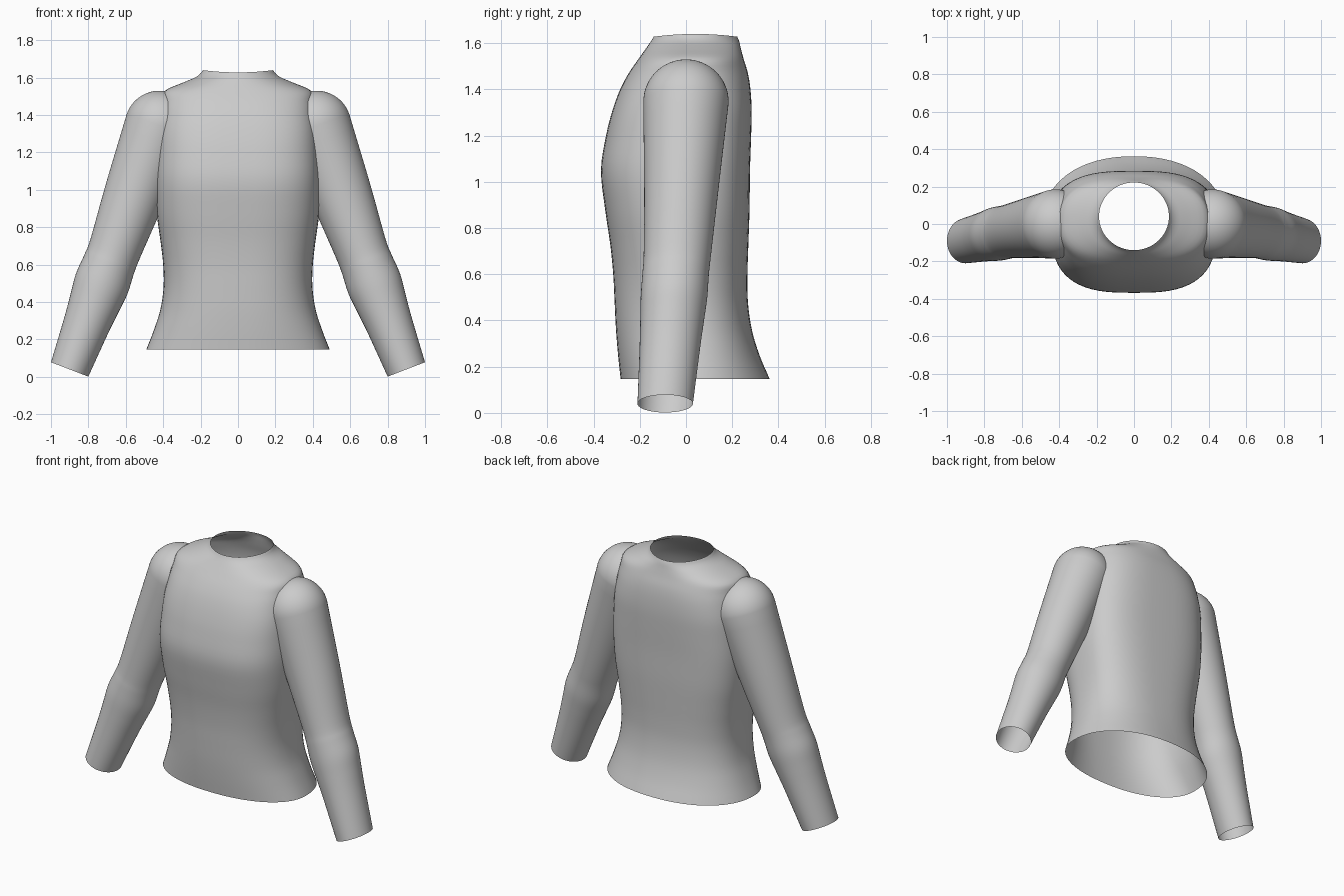
import bpy, bmesh
from math import sin, cos, pi, radians
from mathutils import Vector

if "Cube" in bpy.data.objects:
    bpy.data.objects.remove(bpy.data.objects["Cube"])

SEG = 64


def smooth_rows(rows, steps):
    # Catmull-Rom interpolation through the section parameters
    pts = [Vector(r) for r in rows]
    ext = [2 * pts[0] - pts[1]] + pts + [2 * pts[-1] - pts[-2]]
    out = []
    for i in range(1, len(ext) - 2):
        a, b, c, d = ext[i - 1:i + 3]
        for k in range(steps):
            t = k / steps
            out.append(0.5 * (2 * b + (c - a) * t + (2 * a - 5 * b + 4 * c - d) * t * t
                              + (3 * b - a - 3 * c + d) * t ** 3))
    return out + [pts[-1]]


def loft(name, rings, trim=None):
    bm = bmesh.new()
    vs = [[bm.verts.new(p) for p in ring] for ring in rings]
    for lo, hi in zip(vs, vs[1:]):
        for j in range(SEG):
            k = (j + 1) % SEG
            bm.faces.new((lo[j], lo[k], hi[k], hi[j]))
    if trim:
        bmesh.ops.bisect_plane(bm, geom=bm.verts[:] + bm.edges[:] + bm.faces[:],
                               plane_co=(trim, 0, 0), plane_no=(trim, 0, 0),
                               clear_inner=True)
    for f in bm.faces:
        f.smooth = True
    me = bpy.data.meshes.new(name)
    bm.to_mesh(me)
    bm.free()
    ob = bpy.data.objects.new(name, me)
    bpy.context.collection.objects.link(ob)
    return ob


# Torso: z, half width, front depth, back depth, squareness
torso = [
    (0.147, 0.49, 0.283, 0.362, 2.2), (0.25, 0.45, 0.294, 0.318, 2.3),
    (0.36, 0.415, 0.303, 0.285, 2.4), (0.48, 0.398, 0.309, 0.268, 2.5),
    (0.60, 0.40, 0.315, 0.266, 2.6), (0.73, 0.415, 0.328, 0.27, 2.7),
    (0.88, 0.435, 0.350, 0.275, 2.8), (1.05, 0.443, 0.368, 0.277, 2.9),
    (1.20, 0.437, 0.346, 0.282, 2.9), (1.31, 0.428, 0.318, 0.284, 2.9),
    (1.40, 0.414, 0.285, 0.279, 2.8), (1.47, 0.405, 0.248, 0.268, 2.6),
    (1.53, 0.39, 0.207, 0.25, 2.4), (1.575, 0.29, 0.175, 0.238, 2.2),
    (1.608, 0.213, 0.152, 0.23, 2.0), (1.628, 0.187, 0.14, 0.222, 2.0),
]


def torso_ring(r):
    z, w, f, b, n = r
    yc = 0.04 * max(0, (z - 1.50) / 0.128)      # neck opening sits further back
    rise = 0.012 * max(0, (z - 1.60) / 0.028)
    ring = []
    for j in range(SEG):
        a = 2 * pi * j / SEG
        c, s = cos(a), sin(a)
        x = w * abs(c) ** (2 / n) * (1 if c > 0 else -1)
        y = abs(s) ** (2 / n) * (b - yc if s > 0 else -(f + yc)) + yc
        ring.append((x, y, z + rise * c * c))
    return ring


loft("torso", [torso_ring(r) for r in smooth_rows(torso, 4)])

# Sleeve: centre x, y, z, in-plane radius, depth radius, tilt in degrees
sleeve = [
    (0.42, 0.0, 1.345, 0.185, 0.185, 19), (0.555, -0.02, 0.97, 0.163, 0.161, 19.5),
    (0.655, -0.037, 0.69, 0.142, 0.146, 20), (0.69, -0.045, 0.60, 0.142, 0.144, 20.5),
    (0.728, -0.052, 0.50, 0.148, 0.144, 21), (0.765, -0.06, 0.40, 0.138, 0.138, 21),
    (0.81, -0.07, 0.28, 0.125, 0.131, 21), (0.90, -0.09, 0.04, 0.107, 0.12, 21),
]


def sleeve_ring(r, side):
    x, y, z, rx, ry, tilt = r
    t = radians(tilt)
    return [(side * (x + rx * cos(a) * cos(t)), y + ry * sin(a), z + rx * cos(a) * sin(t))
            for a in (2 * pi * j / SEG for j in range(SEG))]


# Rounded shoulder cap in front of the tube sections
t0, R = radians(19), 0.185
cap = []
for i in range(1, 16):
    u = i / 16 * pi / 2
    h, q = R * cos(u), R * sin(u)
    cap.append((0.42 - h * sin(t0), 0, 1.345 + h * cos(t0), q, q, 19))

for side, label in ((1, "right"), (-1, "left")):
    rings = [sleeve_ring(r, side) for r in cap + smooth_rows(sleeve, 5)]
    if side > 0:
        rings.reverse()
    # trim the part hidden inside the torso
    loft("sleeve_" + label, rings, trim=side * 0.375)
